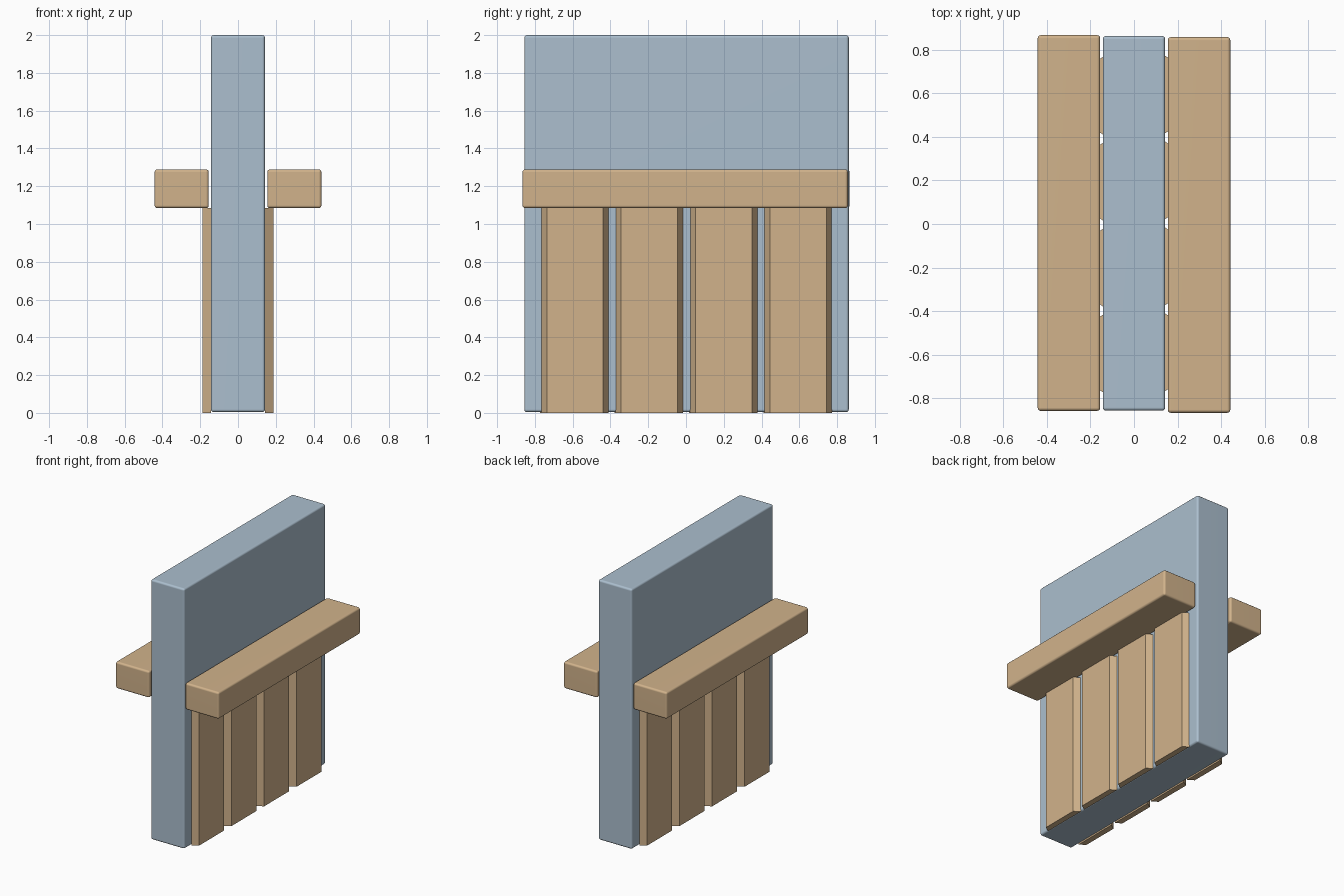
import bpy
import bmesh
import math
from mathutils import Matrix

if "Cube" in bpy.data.objects:
    bpy.data.objects.remove(bpy.data.objects["Cube"])


def material(name, color):
    m = bpy.data.materials.new(name)
    m.diffuse_color = color
    m.use_nodes = True
    m.node_tree.nodes["Principled BSDF"].inputs["Base Color"].default_value = m.diffuse_color
    return m


WOOD = material("tan_wood", (0.64, 0.45, 0.26, 1))
PANEL = material("blue_grey_panel", (0.41, 0.52, 0.62, 1))
HALF_TURN = Matrix.Rotation(math.pi, 4, 'Z')


def finish(bm, name, mat, turned):
    if turned:
        bm.transform(HALF_TURN)
    bmesh.ops.recalc_face_normals(bm, faces=bm.faces)
    mesh = bpy.data.meshes.new(name)
    bm.to_mesh(mesh)
    bm.free()
    obj = bpy.data.objects.new(name, mesh)
    obj.data.materials.append(mat)
    bpy.context.collection.objects.link(obj)
    return obj


def rounded_box(name, mat, lo, hi, radius, turned=False):
    bm = bmesh.new()
    bmesh.ops.create_cube(bm, size=1)
    for v in bm.verts:
        v.co = [lo[i] + (v.co[i] + 0.5) * (hi[i] - lo[i]) for i in range(3)]
    bmesh.ops.bevel(bm, geom=bm.edges[:], offset=radius, segments=3,
                    profile=0.5, affect='EDGES')
    for f in bm.faces:
        f.smooth = True
    obj = finish(bm, name, mat, turned)
    # keep the broad faces flat while the edges stay soft
    mod = obj.modifiers.new("weighted_normals", 'WEIGHTED_NORMAL')
    mod.keep_sharp = True
    return obj


def plank(name, y, turned):
    # trapezoid cross-section, narrow face outwards
    profile = [(0.142, y - 0.178), (0.187, y - 0.149),
               (0.187, y + 0.149), (0.142, y + 0.178)]
    bm = bmesh.new()
    face = bm.faces.new([bm.verts.new((px, py, 0)) for px, py in profile])
    ext = bmesh.ops.extrude_face_region(bm, geom=[face])
    verts = [g for g in ext["geom"] if isinstance(g, bmesh.types.BMVert)]
    bmesh.ops.translate(bm, verts=verts, vec=(0, 0, 1.084))
    return finish(bm, name, WOOD, turned)


# central slab
rounded_box("center_panel", PANEL, (-0.143, -0.856, 0.004),
            (0.143, 0.862, 2.0), 0.015)

# each side has a rail above four bevelled planks; the left is a half turn of the right
for side, turned in (("right", False), ("left", True)):
    rounded_box(side + "_rail", WOOD, (0.155, -0.866, 1.084),
                (0.442, 0.857, 1.289), 0.015, turned)
    for i in range(4):
        plank(f"{side}_plank_{i + 1}", 0.003 + (i - 1.5) * 0.394, turned)
